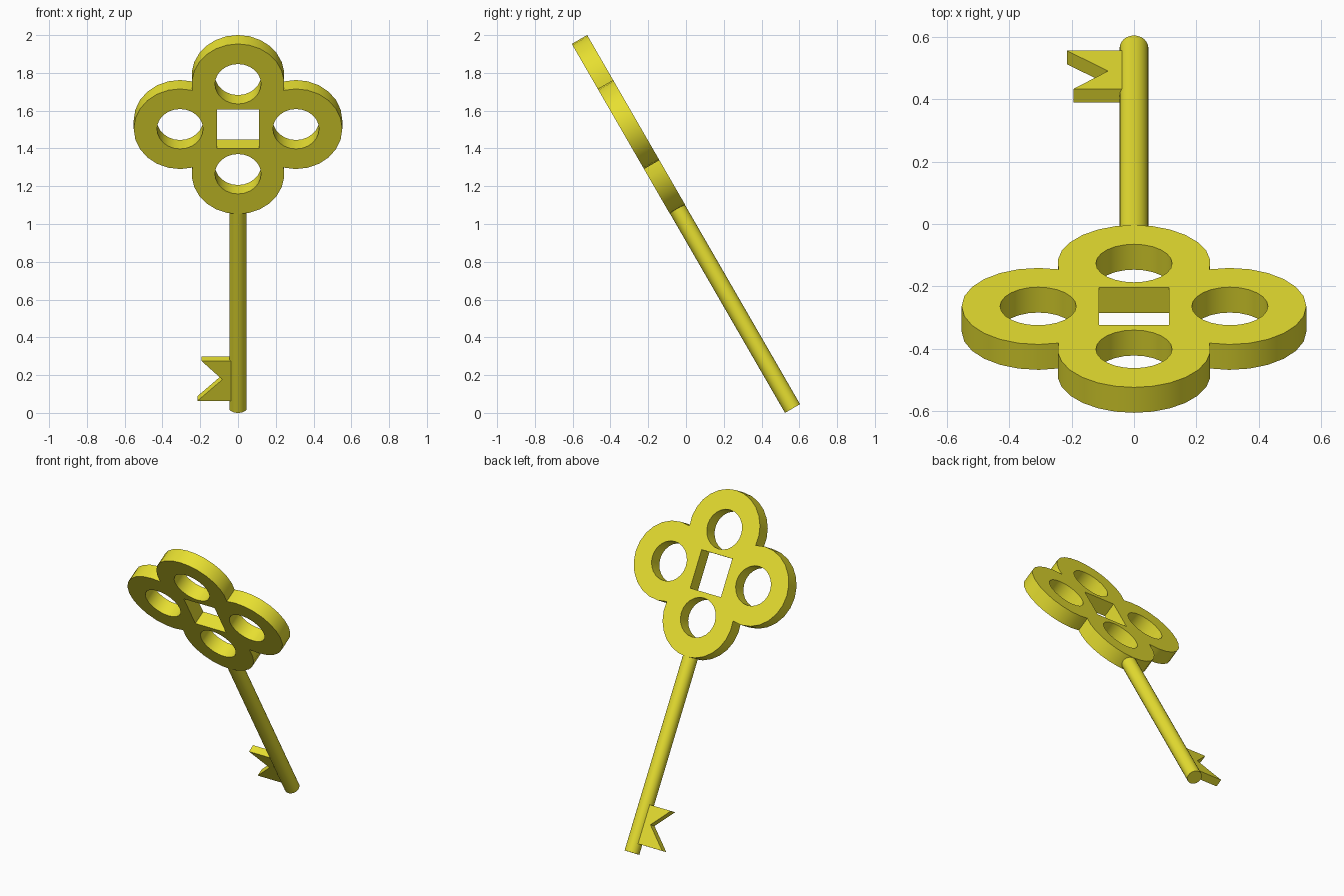
import bpy
from math import sin, cos, pi, radians, atan2, hypot, sqrt

if "Cube" in bpy.data.objects:
    bpy.data.objects.remove(bpy.data.objects["Cube"])

TILT = radians(30)
HEAD_S = 0.608            # head centre along the key axis
DX, DY, R = 0.307, 0.275, 0.245   # lobe offsets and radius
HOLE_R = 0.122

mat = bpy.data.materials.new("yellow_metal")
mat.diffuse_color = (0.80, 0.74, 0.03, 1)
mat.use_nodes = True
mat.node_tree.nodes["Principled BSDF"].inputs["Base Color"].default_value = mat.diffuse_color


def finish(ob, name):
    ob.name = name
    ob.data.materials.clear()
    ob.data.materials.append(mat)
    bpy.ops.object.select_all(action='DESELECT')
    ob.select_set(True)
    bpy.context.view_layer.objects.active = ob
    if ob.type == 'CURVE':
        bpy.ops.object.convert(target='MESH')
    bpy.ops.object.shade_smooth_by_angle(angle=radians(30))


def plate(name, loops, thickness):
    """Flat filled profile (inner loops become holes), laid in the tilted key plane."""
    cu = bpy.data.curves.new(name, 'CURVE')
    cu.dimensions = '2D'
    cu.fill_mode = 'BOTH'
    cu.extrude = thickness / 2
    for pts in loops:
        sp = cu.splines.new('POLY')
        sp.points.add(len(pts) - 1)
        for p, (x, y) in zip(sp.points, pts):
            p.co = (x, y, 0, 1)
        sp.use_cyclic_u = True
    ob = bpy.data.objects.new(name, cu)
    bpy.context.collection.objects.link(ob)
    ob.location = (0, 0, 1)
    ob.rotation_euler = (pi / 2 + TILT, 0, 0)
    finish(ob, name)


def arc(cx, cy, r, a0, a1, n):
    """n points from a0 towards a1, end point left out."""
    return [(cx + r * cos(a0 + (a1 - a0) * i / n),
             cy + r * sin(a0 + (a1 - a0) * i / n)) for i in range(n)]


# Head: four-lobed outline with round holes and a square centre hole
d = hypot(DX, DY)
h = sqrt(R * R - d * d / 4)
ix, iy = DX / 2 + DY / d * h, DY / 2 + DX / d * h   # where neighbouring lobes meet
side = atan2(iy, ix - DX)
end = atan2(iy - DY, ix)
outline = (arc(DX, 0, R, -side, side, 14)
           + arc(0, DY, R, end, pi - end, 14)
           + arc(-DX, 0, R, pi - side, pi + side, 14)
           + arc(0, -DY, R, pi + end, 2 * pi - end, 14))
loops = [outline]
for cx, cy in ((DX, 0), (-DX, 0), (0, DY), (0, -DY)):
    loops.append(arc(cx, cy, HOLE_R, 0, 2 * pi, 24))
loops.append([(-0.112, -0.12), (0.112, -0.12), (0.112, 0.12), (-0.112, 0.12)])
plate("key_head", [[(x, y + HEAD_S) for x, y in lp] for lp in loops], 0.094)

# Bit: swallow-tailed plate beside the lower shaft
plate("key_bit", [[(-0.02, -1.067), (-0.215, -1.067), (-0.083, -0.937),
                   (-0.193, -0.823), (-0.02, -0.823)]], 0.05)

# Shaft: round rod from the tip into the head
s0, s1 = -1.128, 0.12
mid = (s0 + s1) / 2
bpy.ops.mesh.primitive_cylinder_add(
    vertices=24, radius=0.046, depth=s1 - s0,
    location=(0, -mid * sin(TILT), 1 + mid * cos(TILT)), rotation=(TILT, 0, 0))
finish(bpy.context.object, "key_shaft")
